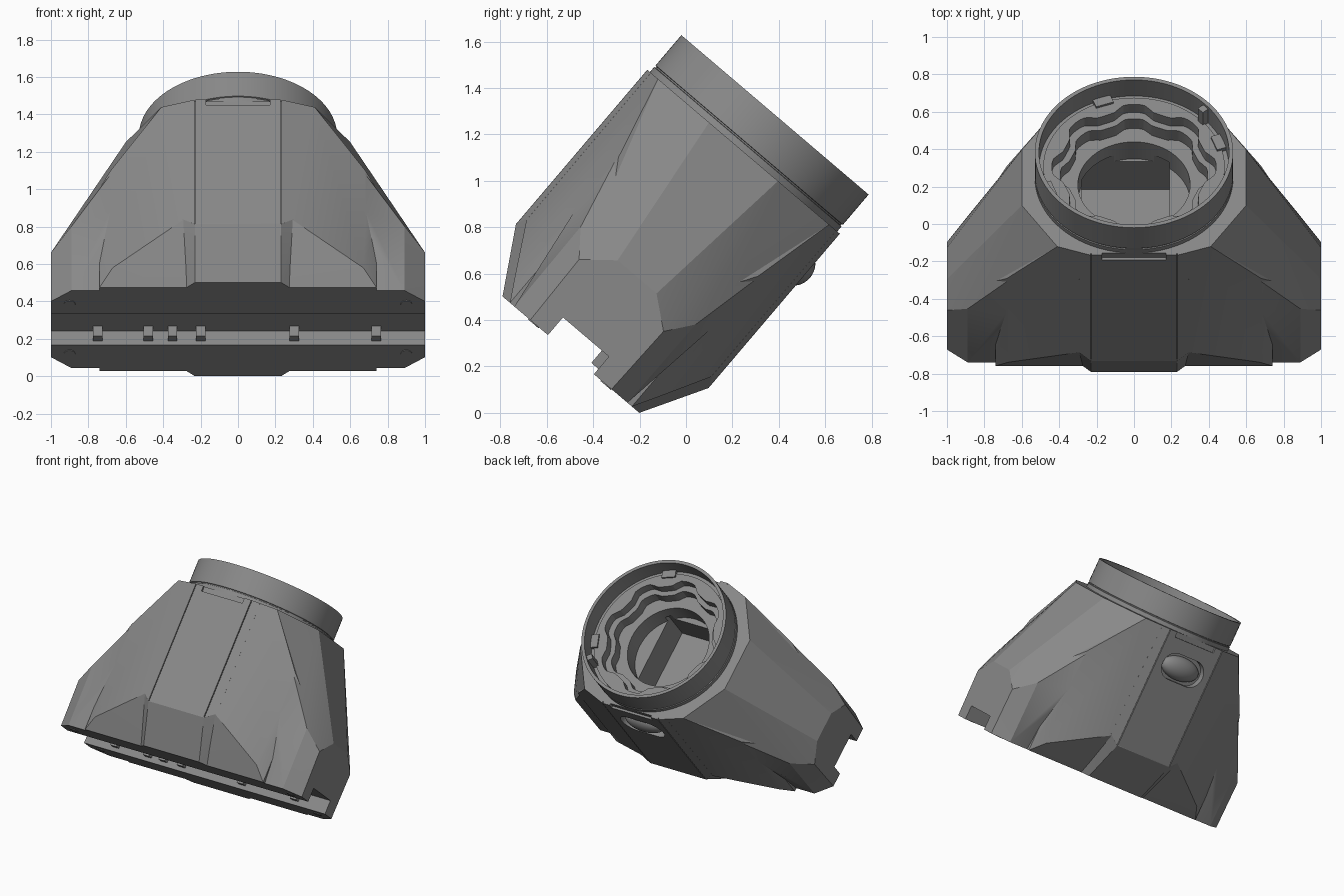
import bpy, bmesh, math
from mathutils import Matrix

cube = bpy.data.objects.get("Cube")
if cube:
    bpy.data.objects.remove(cube, do_unlink=True)

# Everything is built upright, then tilted backwards by this transform
TILT = Matrix.Translation((0, -0.496, 0.251)) @ Matrix.Rotation(math.radians(-40.4), 4, 'X')

grey = bpy.data.materials.new("plain grey")
grey.use_nodes = True
GREY = (0.25, 0.25, 0.25, 1)
grey.diffuse_color = GREY
grey.node_tree.nodes["Principled BSDF"].inputs["Base Color"].default_value = GREY


def finish(name, bm):
    bmesh.ops.recalc_face_normals(bm, faces=bm.faces)
    mesh = bpy.data.meshes.new(name)
    bm.to_mesh(mesh)
    bm.free()
    mesh.materials.append(grey)
    ob = bpy.data.objects.new(name, mesh)
    bpy.context.collection.objects.link(ob)
    ob.matrix_world = TILT
    return ob


def hull(name, points):
    """Convex block from one quarter of its corners, mirrored in x and y."""
    bm = bmesh.new()
    for x, y, z in points:
        for sx in (1, -1):
            for sy in (1, -1):
                bm.verts.new((x * sx, y * sy, z))
    out = bmesh.ops.convex_hull(bm, input=bm.verts)
    junk = {v for v in out["geom_interior"] + out["geom_unused"] if isinstance(v, bmesh.types.BMVert)}
    bmesh.ops.delete(bm, geom=list(junk), context='VERTS')
    bmesh.ops.dissolve_limit(bm, angle_limit=0.01, verts=bm.verts, edges=bm.edges)
    return finish(name, bm)


def box(name, x, y, z):
    bm = bmesh.new()
    bmesh.ops.create_cube(bm, size=1)
    for v in bm.verts:
        v.co = [r[0] + (c + 0.5) * (r[1] - r[0]) for c, r in zip(v.co, (x, y, z))]
    return finish(name, bm)


def prism(name, outline, z0, z1):
    bm = bmesh.new()
    face = bm.faces.new([bm.verts.new((x, y, z0)) for x, y in outline])
    top = bmesh.ops.extrude_face_region(bm, geom=[face])["geom"]
    for v in top:
        if isinstance(v, bmesh.types.BMVert):
            v.co.z = z1
    return finish(name, bm)


def lobed(radius, wave=0.0, n=96):
    pts = []
    for i in range(n):
        a = math.tau * i / n
        r = radius + wave * math.tanh(2 * math.cos(8 * a))
        pts.append((r * math.cos(a), r * math.sin(a)))
    return pts


def lathe(name, profile, n=96):
    bm = bmesh.new()
    rings = [[bm.verts.new((r * math.cos(math.tau * i / n), r * math.sin(math.tau * i / n), z))
              for i in range(n)] for r, z in profile]
    for a, b in zip(rings, rings[1:] + rings[:1]):
        for i in range(n):
            j = (i + 1) % n
            bm.faces.new((a[i], a[j], b[j], b[i]))
    return finish(name, bm)


def boolean(ob, other, op='DIFFERENCE'):
    mod = ob.modifiers.new(op, 'BOOLEAN')
    mod.operation, mod.object, mod.solver = op, other, 'EXACT'
    bpy.context.view_layer.objects.active = ob
    bpy.ops.object.modifier_apply(modifier=mod.name)
    bpy.data.objects.remove(other, do_unlink=True)


TOP = 1.148

# Housing: front and back block, sloping side block, raised centre panel
body = hull("housing", [(.23, .545, TOP), (.41, .484, TOP), (.68, .395, .78), (.74, .345, .70),
                        (.23, .545, .36), (.30, .522, .33), (.67, .398, .093),
                        (.74, .345, 0), (.26, .32, 0)])
sides = hull("side_block", [(.41, .484, TOP), (.60, .195, TOP), (.89, .325, .447), (1, .11, .44),
                            (1, .239, .335), (1, .23, 0), (.89, .32, 0)])
panel = hull("centre_panel", [(.23, .545, TOP), (.23, .545, .275), (.23, .387, 0),
                              (.29, .525, TOP), (.30, .522, .33), (.29, .33, 0)])
boolean(body, sides, 'UNION')
boolean(body, panel, 'UNION')

# Long slot across the underside
boolean(body, box("slot", (-1.1, 1.1), (-.13, .13), (-.1, .1)))
# Socket, round throat and inner chamber
boolean(body, prism("socket", lobed(.47), 1.09, 1.3))
boolean(body, prism("throat", lobed(.30), .95, 1.2))
boolean(body, box("chamber", (-.28, .19), (-.26, .28), (.72, 1.0)))
# Panel seams and top notches, front and back
for side in (1, -1):
    y = sorted((side * .53, side * .6))
    boolean(body, box("notch", (-.17, .17), y, (1.11, 1.2)))
    for x in (.23, -.23):
        y = sorted((side * .3, side * .6))
        seam = box("seam", (x - .003, x + .003), sorted((side * .533, side * .6)), (.28, 1.2))
        boolean(body, seam)


def stadium(half, r, n=16):
    pts = []
    for i in range(2 * n + 2):
        a = -math.pi / 2 + math.pi * (i if i <= n else i - 1) / n
        pts.append((math.copysign(half, n - i + .5) + r * math.cos(a), r * math.sin(a)))
    return pts


# Oval recess with a bulging button on the back
recess = prism("recess", stadium(.08, .095), 0, .1)
stand = Matrix.Translation((0, .50, .92)) @ Matrix.Rotation(math.radians(-90), 4, 'X')
recess.matrix_world = TILT @ stand
boolean(body, recess)
bm = bmesh.new()
bmesh.ops.create_uvsphere(bm, u_segments=32, v_segments=16, radius=1)
for v in bm.verts:
    v.co = (v.co.x * .155, .505 + v.co.y * .065, .92 + v.co.z * .082)
button = finish("back_button", bm)

# Collar with a fine groove, and the flange with its scalloped openings
collar = lathe("collar", [(.53, 1.10), (.53, 1.176), (.524, 1.178), (.524, 1.184), (.53, 1.186),
                          (.53, 1.357), (.508, 1.357), (.508, 1.10)])
flange = lathe("flange", [(.515, 1.16), (.515, 1.225), (.485, 1.225), (.485, 1.237),
                          (.36, 1.237), (.36, 1.16)])
boolean(flange, prism("scallop", lobed(.415, .025), 1.1, 1.3))
shelf = lathe("shelf", [(.475, 1.09), (.475, 1.17), (.33, 1.17), (.33, 1.09)])
boolean(shelf, prism("scallop", lobed(.375, .02), 1.0, 1.3))

parts = [body, button, collar, flange, shelf]

# Locating post inside the collar
post = box("collar_post", (-.02, .02), (.47, .515), (1.2, 1.34))
post.matrix_world = TILT @ Matrix.Rotation(math.radians(-49), 4, 'Z')
# Small catches inside the slot
for x in (-.75, -.48, -.35, -.2, .3, .74):
    box("slot_catch", (x - .025, x + .025), (.09, .135), (.03, .105))
# Round studs on the underside
for x in (.9, -.9):
    for y in (.2, -.21):
        stud = prism("underside_stud", lobed(.03, n=24), -.004, .01)
        stud.matrix_world = TILT @ Matrix.Translation((x, y, 0))
# Small ridges on the flange
for k in range(4):
    ridge = box("flange_ridge", (-.05, .05), (.455, .512), (1.22, 1.25))
    ridge.matrix_world = TILT @ Matrix.Rotation(math.radians(20 + 90 * k), 4, 'Z')

bpy.ops.object.select_all(action='DESELECT')
for ob in parts:
    ob.select_set(True)
bpy.context.view_layer.objects.active = body
bpy.ops.object.shade_smooth_by_angle(angle=math.radians(20))
